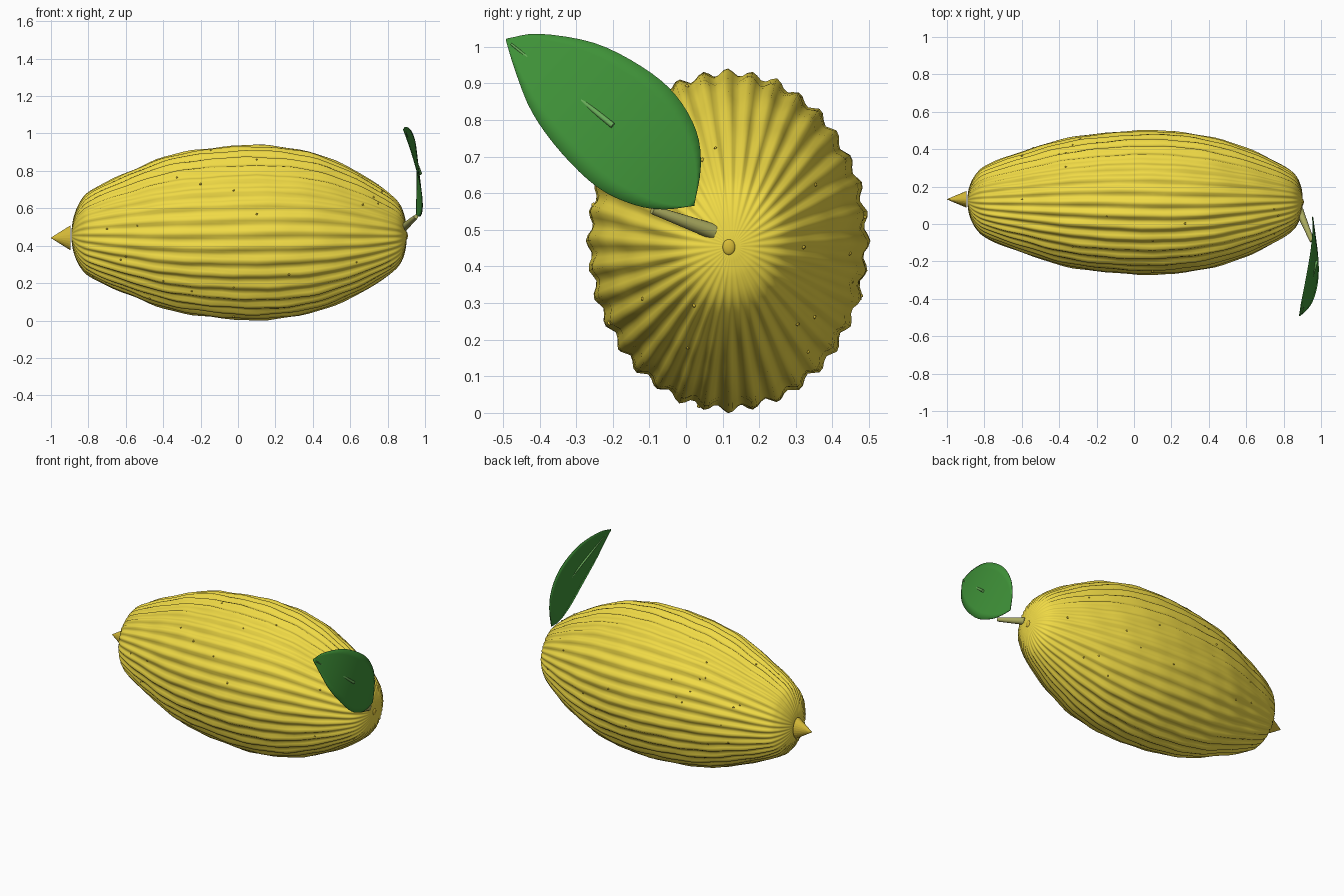
import bpy, bmesh, math, random
from mathutils import Vector

if "Cube" in bpy.data.objects:
    bpy.data.objects.remove(bpy.data.objects["Cube"])

random.seed(7)


def material(name, rgb):
    m = bpy.data.materials.new(name)
    m.diffuse_color = (*rgb, 1)
    m.use_nodes = True
    m.node_tree.nodes["Principled BSDF"].inputs["Base Color"].default_value = m.diffuse_color
    return m


RIND = material("rind", (0.87, 0.70, 0.06))
GOLD = material("gold", (0.68, 0.50, 0.04))
STEM = material("stem", (0.42, 0.42, 0.12))
LEAF = material("leaf", (0.05, 0.29, 0.04))
VEIN = material("vein", (0.14, 0.42, 0.10))


def finish(bm, name, mat, smooth=True):
    bmesh.ops.recalc_face_normals(bm, faces=bm.faces)
    me = bpy.data.meshes.new(name)
    bm.to_mesh(me)
    bm.free()
    ob = bpy.data.objects.new(name, me)
    bpy.context.collection.objects.link(ob)
    me.materials.append(mat)
    for p in me.polygons:
        p.use_smooth = smooth
    return ob


def catmull(pts, steps):
    pts = [Vector(p) for p in pts]
    pts = [2 * pts[0] - pts[1]] + pts + [2 * pts[-1] - pts[-2]]
    out = []
    for i in range(1, len(pts) - 2):
        a, b, c, d = pts[i - 1:i + 3]
        for s in range(steps):
            t = s / steps
            out.append(0.5 * (2 * b + (c - a) * t + (2 * a - 5 * b + 4 * c - d) * t * t
                              + (3 * b - a - 3 * c + d) * t ** 3))
    return out + [pts[-2]]


def loft(bm, rings):
    # joins closed rings of points, capping both ends
    vs = [[bm.verts.new(p) for p in r] for r in rings]
    n = len(vs[0])
    for a, b in zip(vs, vs[1:]):
        for i in range(n):
            bm.faces.new((a[i], a[(i + 1) % n], b[(i + 1) % n], b[i]))
    bm.faces.new(vs[0])
    bm.faces.new(vs[-1])


# ribbed fruit body: x position and half height
profile = catmull([(-0.89, 0.03), (-0.882, 0.08), (-0.865, 0.13), (-0.84, 0.175), (-0.80, 0.217),
                   (-0.70, 0.272), (-0.57, 0.328), (-0.4, 0.395), (-0.2, 0.437), (0.1, 0.459),
                   (0.38, 0.425), (0.6, 0.34), (0.75, 0.255), (0.83, 0.197), (0.87, 0.150),
                   (0.893, 0.09), (0.902, 0.03)], 5)


def skin(x, r, a):
    k = min(1, r / 0.42)
    wave = 0.010 * math.cos(36 * a + 0.5 * math.sin(5 * x + 2 * a))
    wave += 0.004 * math.sin(23 * x + 5 * a) * math.cos(11 * a - 9 * x)
    rr = r + wave * k ** 0.7
    return Vector((x, 0.125 - 0.01 * k + rr * (0.87 - 0.045 * k) * math.cos(a),
                   0.455 + 0.015 * k + rr * math.sin(a)))


bm = bmesh.new()
N = 180
loft(bm, [[skin(x, r, math.tau * i / N) for i in range(N)] for x, r in profile])
finish(bm, "fruit_body", RIND)

# pointed blossom tip
bm = bmesh.new()
loft(bm, [[(x, 0.132 + 0.045 * s * math.cos(math.tau * i / 24),
            0.442 + 0.067 * s * math.sin(math.tau * i / 24)) for i in range(24)]
          for x, s in ((-0.895, 1), (-1.0, 0.02))])
tip = finish(bm, "blossom_tip", GOLD, False)

# little button at the stem end
bm = bmesh.new()
bmesh.ops.create_uvsphere(bm, u_segments=16, v_segments=10, radius=1)
for v in bm.verts:
    v.co = (0.9 + 0.008 * v.co.x, 0.117 + 0.018 * v.co.y, 0.453 + 0.022 * v.co.z)
finish(bm, "end_button", GOLD)


# tapered rods
def rod(name, a, b, r1, r2, mat):
    a, b = Vector(a), Vector(b)
    rot = (b - a).to_track_quat('Z', 'Y')
    bm = bmesh.new()
    loft(bm, [[p + rot @ Vector((r * math.cos(math.tau * i / 16), r * math.sin(math.tau * i / 16), 0))
               for i in range(16)] for p, r in ((a, r1), (b, r2))])
    ob = finish(bm, name, mat)
    bpy.context.view_layer.objects.active = ob
    ob.select_set(True)
    bpy.ops.object.shade_smooth_by_angle()
    ob.select_set(False)


rod("stem", (0.883, 0.075, 0.495), (0.952, -0.092, 0.555), 0.022, 0.012, STEM)
rod("leaf_vein", (0.976, -0.20, 0.785), (0.896, -0.478, 1.008), 0.008, 0.003, VEIN)

# curved leaf: matching upper and lower edges from base to tip (y, z)
upper = catmull([(0.022, 0.565), (0.04, 0.67), (0.028, 0.77), (-0.03, 0.87), (-0.12, 0.945),
                 (-0.25, 1.01), (-0.40, 1.035), (-0.49, 1.022)], 4)
lower = catmull([(0.018, 0.565), (-0.06, 0.556), (-0.14, 0.568), (-0.24, 0.615), (-0.34, 0.71),
                 (-0.42, 0.82), (-0.465, 0.93), (-0.492, 1.018)], 4)
bm = bmesh.new()
rows = []
for p, q in zip(upper, lower):
    row = []
    for j in range(9):
        c = p.lerp(q, j / 8)
        u = ((c.x - 0.02) * -0.746 + (c.y - 0.565) * 0.666) / 0.683
        v = (c.x - 0.02) * 0.666 + (c.y - 0.565) * 0.746
        x = 0.955 + 0.12 * u - 0.19 * u * u - 0.09 * v
        row.append(bm.verts.new((x, c.x, c.y)))
    rows.append(row)
for a, b in zip(rows, rows[1:]):
    for j in range(8):
        bm.faces.new((a[j], a[j + 1], b[j + 1], b[j]))
leaf = finish(bm, "leaf", LEAF)
mod = leaf.modifiers.new("thickness", 'SOLIDIFY')
mod.thickness = 0.004
mod.offset = 0

# scattered rind specks
bm = bmesh.new()
for _ in range(50):
    x, r = random.choice(profile[25:65])
    c = skin(x, r, random.uniform(0, math.tau))
    made = bmesh.ops.create_icosphere(bm, subdivisions=1, radius=random.uniform(0.004, 0.007))
    bmesh.ops.translate(bm, verts=made["verts"], vec=c)
finish(bm, "rind_specks", GOLD)
